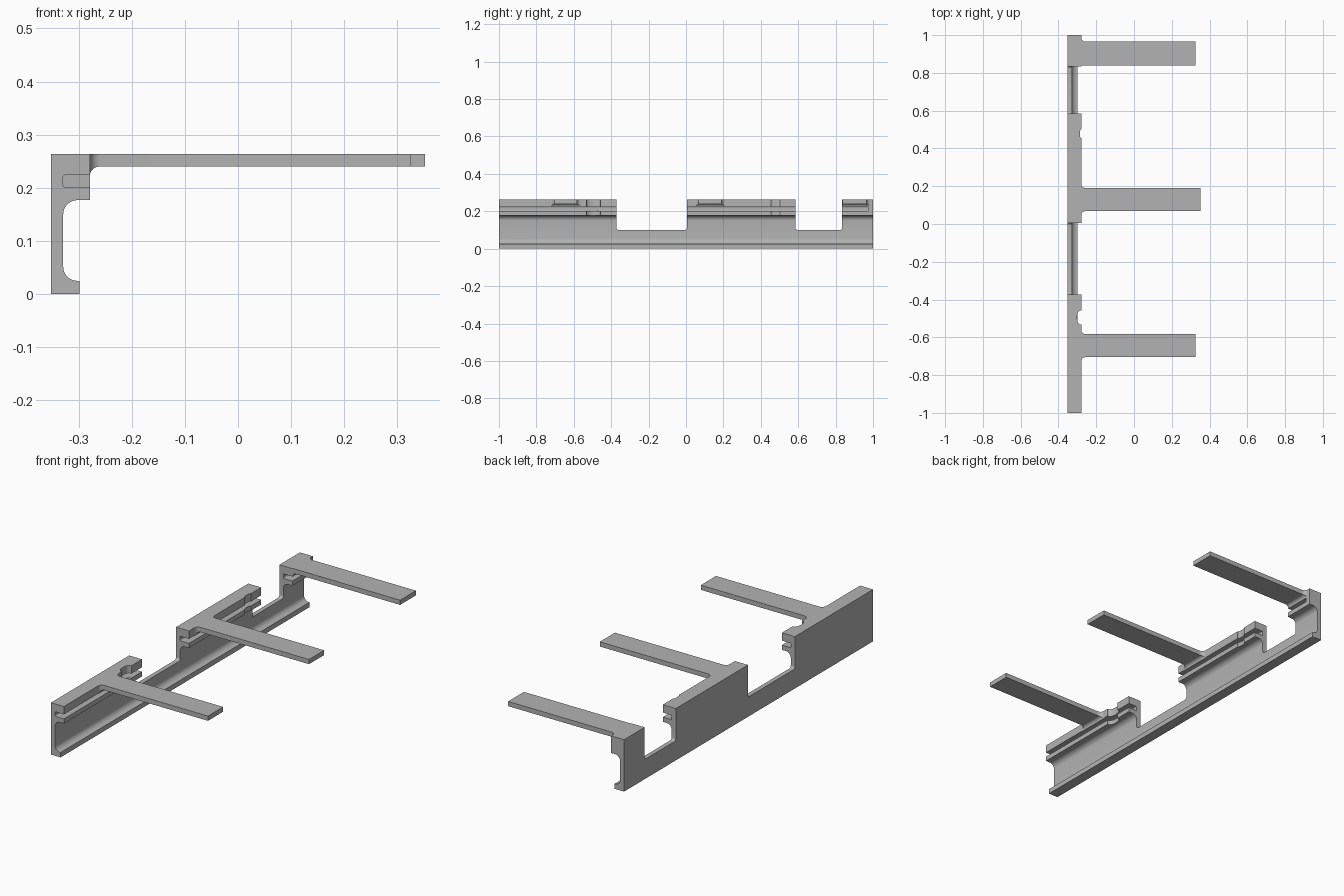
import bpy, bmesh, math
from mathutils import Vector

cube = bpy.data.objects.get("Cube")
if cube:
    bpy.data.objects.remove(cube, do_unlink=True)

grey = bpy.data.materials.new("plain grey")
grey.use_nodes = True
grey.diffuse_color = (0.45, 0.45, 0.45, 1)
grey.node_tree.nodes["Principled BSDF"].inputs["Base Color"].default_value = (0.45, 0.45, 0.45, 1)


def rounded(corners, steps=8):
    """Turn (a, b, optional radius) corners into an outline with filleted corners."""
    out = []
    for i, c in enumerate(corners):
        p = Vector(c[:2])
        r = c[2] if len(c) > 2 else 0
        pts = [p]
        if r:
            u = (Vector(corners[i - 1][:2]) - p).normalized()
            v = (Vector(corners[(i + 1) % len(corners)][:2]) - p).normalized()
            # all filleted corners are square
            centre = p + (u + v) * r
            turns = [k / steps * math.pi / 2 for k in range(steps + 1)]
            pts = [centre - v * r * math.cos(t) - u * r * math.sin(t) for t in turns]
        for q in pts:
            if not out or (q - out[-1]).length > 1e-5:
                out.append(q)
    return out


def prism(name, outline, axis, lo, hi):
    """Extrude an outline along one axis."""
    place = {"X": lambda a, b, t: (t, a, b),
             "Y": lambda a, b, t: (a, t, b),
             "Z": lambda a, b, t: (a, b, t)}[axis]
    bm = bmesh.new()
    ends = [[bm.verts.new(place(p[0], p[1], t)) for p in outline] for t in (lo, hi)]
    for ring in ends:
        bm.faces.new(ring)
    n = len(outline)
    for i in range(n):
        j = (i + 1) % n
        bm.faces.new((ends[0][i], ends[0][j], ends[1][j], ends[1][i]))
    bmesh.ops.recalc_face_normals(bm, faces=bm.faces)
    mesh = bpy.data.meshes.new(name)
    bm.to_mesh(mesh)
    bm.free()
    mesh.materials.append(grey)
    obj = bpy.data.objects.new(name, mesh)
    bpy.context.collection.objects.link(obj)
    return obj


def combine(obj, tool, operation):
    """Apply a boolean and discard the tool."""
    mod = obj.modifiers.new("shape", "BOOLEAN")
    mod.operation, mod.object, mod.solver = operation, tool, "EXACT"
    activate(obj)
    bpy.ops.object.modifier_apply(modifier=mod.name)
    bpy.data.objects.remove(tool, do_unlink=True)


def activate(obj):
    bpy.ops.object.select_all(action="DESELECT")
    obj.select_set(True)
    bpy.context.view_layer.objects.active = obj


BACK, WEB, HEAD, FOOT = -0.352, -0.329, -0.279, -0.298
TOP = 0.264

# Channel rail with foot, thin web and slotted head
rail = prism("rail", rounded([
    (BACK, 0), (FOOT, 0), (FOOT, 0.025), (WEB, 0.025, 0.027),
    (WEB, 0.177, 0.027), (HEAD, 0.177), (HEAD, 0.201), (WEB, 0.201, 0.004),
    (WEB, 0.224, 0.004), (HEAD, 0.224), (HEAD, TOP), (BACK, TOP)]), "Y", -1, 1)

# Two gaps cut down through the head and web
for y0, y1 in ((-0.372, 0.005), (0.585, 0.835)):
    gap = prism("gap_cutter", rounded([
        (y0, 0.4), (y0, 0.1, 0.013), (y1, 0.1, 0.013), (y1, 0.4)]), "X", -0.5, -0.1)
    combine(rail, gap, "DIFFERENCE")

# Scalloped notches in the head edge
for y, half, depth in ((-0.495, 0.038, 0.022), (0.478, 0.024, 0.007)):
    curve = [(HEAD - depth * math.cos(t * math.pi / 16) ** 0.7, y + half * math.sin(t * math.pi / 16))
             for t in range(-7, 8)]
    outline = [(-0.25, y - half), (HEAD, y - half)] + curve + [(HEAD, y + half), (-0.25, y + half)]
    combine(rail, prism("notch_cutter", outline, "Z", 0.16, 0.3), "DIFFERENCE")

# Closed far end of the slot
slot_stop = prism("slot_stop", [(WEB, 0.201), (HEAD, 0.201), (HEAD, 0.224), (WEB, 0.224)],
                  "Y", 0.972, 1)

# Flat arms, flared in plan and filleted underneath at the root
parts = [rail, slot_stop]
for name, y0, y1, end, near in (("front_arm", -0.705, -0.583, 0.325, 0.022),
                                ("middle_arm", 0.068, 0.19, 0.352, 0.022),
                                ("rear_arm", 0.838, 0.965, 0.325, 0)):
    arm = prism(name, rounded([
        (HEAD, TOP), (HEAD, 0.222), (HEAD, 0.24, 0.018), (end, 0.24), (end, TOP)]),
        "Y", y0 - 0.1, y1 + 0.1)
    flare = 0.022
    plan = [(-0.4, y0 - near), (HEAD, y0 - near), (HEAD, y0, near), (0.5, y0),
            (0.5, y1), (HEAD, y1, flare), (HEAD, y1 + flare), (-0.4, y1 + flare)]
    combine(arm, prism("plan_cutter", rounded(plan), "Z", 0.15, 0.35), "INTERSECT")
    parts.append(arm)

for obj in parts:
    activate(obj)
    bpy.ops.object.shade_smooth_by_angle(angle=math.radians(30))
